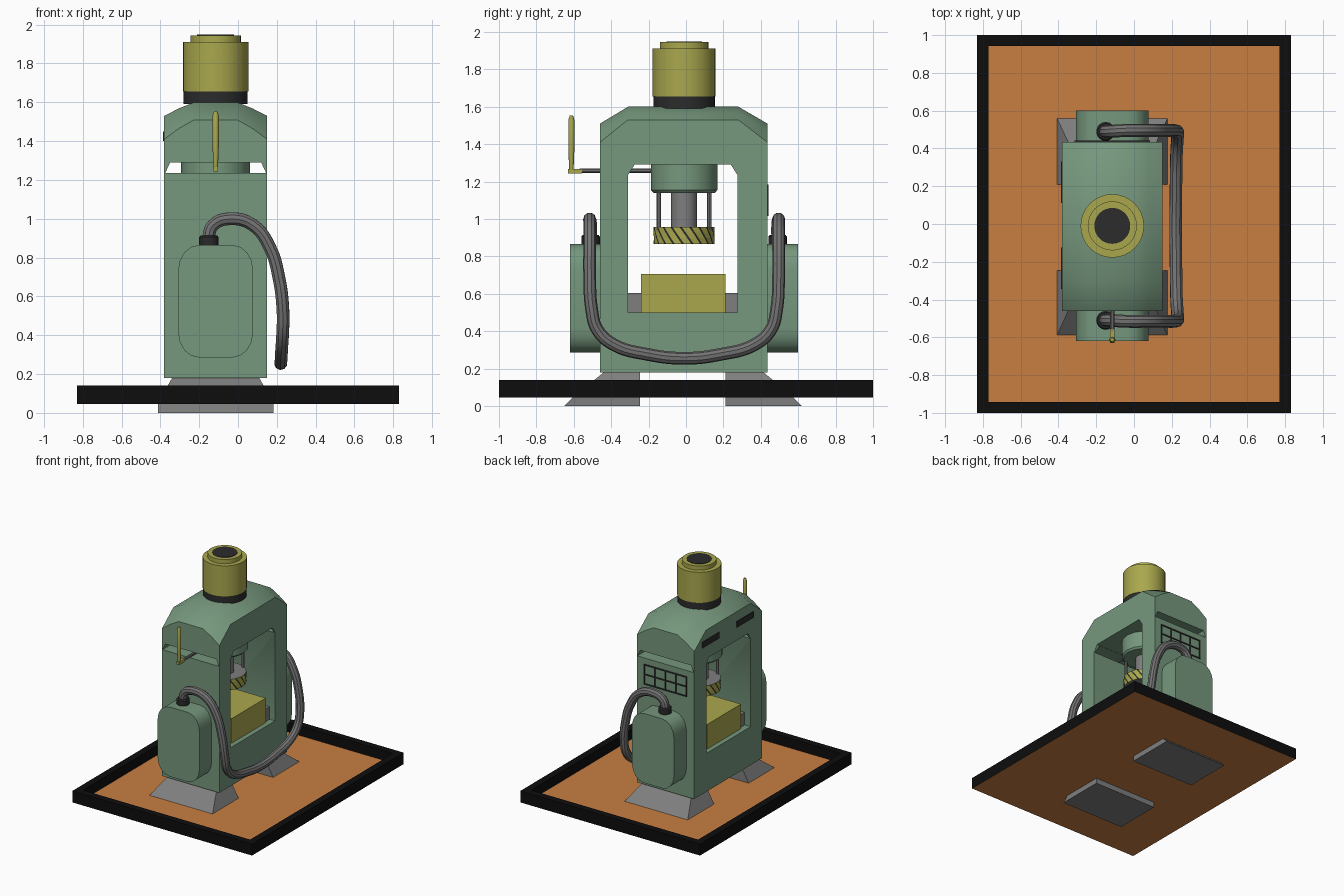
import bpy, bmesh, math
from mathutils import Vector

cube = bpy.data.objects.get("Cube")
if cube:
    bpy.data.objects.remove(cube, do_unlink=True)

CX, CY = -0.115, -0.01      # axis of the press


def material(name, r, g, b):
    m = bpy.data.materials.new(name)
    m.use_nodes = True
    m.diffuse_color = (r, g, b, 1)
    m.node_tree.nodes["Principled BSDF"].inputs["Base Color"].default_value = (r, g, b, 1)
    return m


GREEN = material("machine green", 0.18, 0.31, 0.205)
YELLOW = material("ochre yellow", 0.40, 0.39, 0.075)
GRAY = material("steel gray", 0.21, 0.21, 0.21)
HOSE = material("hose gray", 0.17, 0.17, 0.17)
DARK = material("dark rubber", 0.025, 0.025, 0.025)
BLACK = material("frame black", 0.004, 0.004, 0.004)
ORANGE = material("floor orange", 0.58, 0.21, 0.055)


def finish(name, bm, *mats):
    bmesh.ops.recalc_face_normals(bm, faces=bm.faces)
    mesh = bpy.data.meshes.new(name)
    bm.to_mesh(mesh)
    bm.free()
    ob = bpy.data.objects.new(name, mesh)
    bpy.context.collection.objects.link(ob)
    for m in mats:
        mesh.materials.append(m)
    return ob


def activate(ob):
    bpy.ops.object.select_all(action='DESELECT')
    ob.select_set(True)
    bpy.context.view_layer.objects.active = ob


def smooth(ob):
    activate(ob)
    bpy.ops.object.shade_smooth_by_angle(angle=math.radians(35))
    return ob


def loft(name, rings, mat):
    """Skin closed rings of equal length and cap both ends."""
    bm = bmesh.new()
    loops = [[bm.verts.new(p) for p in ring] for ring in rings]
    for a, b in zip(loops, loops[1:]):
        for i in range(len(a)):
            j = (i + 1) % len(a)
            bm.faces.new((a[i], a[j], b[j], b[i]))
    bm.faces.new(loops[0])
    bm.faces.new(loops[-1])
    return finish(name, bm, mat)


def box(name, x, y, z, mat):
    rings = [[(x[0], y[0], h), (x[1], y[0], h), (x[1], y[1], h), (x[0], y[1], h)] for h in z]
    return loft(name, rings, mat)


def turned(name, profile, mat, x=CX, y=CY, sides=32):
    """Stack of circles given as (radius, z)."""
    rings = [[(x + r * math.cos(math.tau * i / sides), y + r * math.sin(math.tau * i / sides), z)
              for i in range(sides)] for r, z in profile]
    return smooth(loft(name, rings, mat))


def cut(ob, cutter):
    mod = ob.modifiers.new("cut", 'BOOLEAN')
    mod.operation, mod.solver, mod.object = 'DIFFERENCE', 'EXACT', cutter
    activate(ob)
    bpy.ops.object.modifier_apply(modifier=mod.name)
    bpy.data.objects.remove(cutter, do_unlink=True)


# Base tray: black rim, orange floor, inner walls and underside
bm = bmesh.new()
bmesh.ops.create_cube(bm, size=1)
for v in bm.verts:
    v.co = (v.co.x * 1.66, v.co.y * 2, 0.0925 + v.co.z * 0.095)
top = max(bm.faces, key=lambda f: f.calc_center_median().z)
bmesh.ops.inset_region(bm, faces=[top], thickness=0.083)
inner = bmesh.ops.extrude_discrete_faces(bm, faces=[top])["faces"][0]
for v in inner.verts:
    v.co.z = 0.06
bm.normal_update()
for f in bm.faces:
    c = f.calc_center_median()
    inside = abs(c.x) < 0.76 and abs(c.y) < 0.93
    f.material_index = 1 if inside and c.z < 0.13 else 0
finish("base_tray", bm, BLACK, ORANGE)


# Splayed feet through the tray
def foot(name, inner_y, outer):
    rings = []
    for (hw, z), oy in zip(((0.297, 0), (0.297, 0.05), (0.225, 0.18)), outer):
        rings.append([(CX - hw, inner_y, z), (CX + hw, inner_y, z),
                      (CX + hw, oy, z), (CX - hw, oy, z)])
    loft(name, rings, GRAY)


foot("front_foot", -0.245, (-0.65, -0.6, -0.44))
foot("back_foot", 0.21, (0.62, 0.57, 0.415))


# Press frame: cross-sections along y, with sloping shoulders
def section(y, side, rise):
    half = [(0.265, 0.18), (0.265, side), (0.19, side + rise * 0.55), (0.11, side + rise)]
    pts = half + [(-x, z) for x, z in reversed(half)]
    return [(CX + x, y, z) for x, z in pts]


frame = loft("press_frame", [section(-0.46, 1.41, 0.1), section(-0.31, 1.53, 0.07),
                             section(0.28, 1.53, 0.07), section(0.435, 1.41, 0.1)], GREEN)
opening = [(-0.31, 0.5), (0.275, 0.5), (0.275, 1.235), (0.24, 1.29), (-0.275, 1.29), (-0.31, 1.235)]
cut(frame, loft("window_cutter", [[(x, y, z) for y, z in opening] for x in (-1, 1)], GREEN))
slot = [(-0.26, 1.235), (0.26, 1.235), (0.235, 1.289), (-0.235, 1.289)]
cut(frame, loft("slot_cutter", [[(CX + x, y, z) for x, z in slot] for y in (-1, 1)], GREEN))
smooth(frame)

# Side vents
for y in (-0.235, 0.22):
    box("side_vent", (-0.386, -0.378), (y - 0.11, y + 0.11), (1.40, 1.45), DARK)

# Grille on the back: a grid of thin bars
for i in range(5):
    x = -0.31 + i * 0.0975
    box("grille_upright", (x - 0.005, x + 0.005), (0.433, 0.442), (1.02, 1.18), DARK)
for z in (1.02, 1.10, 1.18):
    box("grille_rail", (-0.315, 0.085), (0.433, 0.442), (z - 0.005, z + 0.005), DARK)


# Oil tanks: rounded slabs on front and back, with hose collars
def tank(name, y0, y1):
    ring = []
    for cx, cz, start in ((0.085, 0.16, 0), (-0.085, 0.16, 90), (-0.085, -0.16, 180), (0.085, -0.16, 270)):
        for k in range(5):
            a = math.radians(start + k * 22.5)
            ring.append((CX + cx + 0.108 * math.cos(a), 0.575 + cz + 0.13 * math.sin(a)))
    smooth(loft(name, [[(x, y, z) for x, z in ring] for y in (y0, y1)], GREEN))


tank("front_tank", -0.62, -0.455)
tank("back_tank", 0.43, 0.60)
for y in (-0.51, 0.49):
    turned("hose_collar", [(0.045, 0.85), (0.05, 0.87), (0.05, 0.905), (0.042, 0.915)], DARK, -0.15, y, 16)

# Hose running from tank to tank along one side
half = [(-0.155, -0.51, 0.89), (-0.13, -0.51, 0.965), (-0.04, -0.515, 1.0), (0.08, -0.515, 0.965),
        (0.165, -0.515, 0.85), (0.21, -0.515, 0.7), (0.232, -0.505, 0.52), (0.23, -0.475, 0.41),
        (0.225, -0.39, 0.33), (0.222, -0.2, 0.275)]
path = half + [(0.22, -0.01, 0.255)] + [(x, -y - 0.02, z) for x, y, z in reversed(half)]
curve = bpy.data.curves.new("hose", 'CURVE')
curve.dimensions = '3D'
curve.bevel_depth, curve.bevel_resolution, curve.resolution_u = 0.034, 3, 6
curve.use_fill_caps = True
spline = curve.splines.new('BEZIER')
spline.bezier_points.add(len(path) - 1)
for bp, p in zip(spline.bezier_points, path):
    bp.co = p
    bp.handle_left_type = bp.handle_right_type = 'AUTO'
curve.materials.append(HOSE)
hose = bpy.data.objects.new("hose", curve)
bpy.context.collection.objects.link(hose)
activate(hose)
bpy.ops.object.convert(target='MESH')
smooth(bpy.context.view_layer.objects.active)

# Motor on top
turned("motor_band", [(0.165, 1.59), (0.165, 1.655)], DARK)
turned("motor_housing", [(0.168, 1.655), (0.168, 1.91), (0.13, 1.91), (0.13, 1.945)], YELLOW)
turned("motor_cap_disc", [(0.095, 1.94), (0.095, 1.948)], DARK)

# Ram, shaft and guide rods
turned("ram", [(0.165, 1.14), (0.178, 1.155), (0.178, 1.30)], GREEN, sides=16)
turned("ram_shaft", [(0.07, 0.94), (0.07, 1.15)], GRAY)
for sx in (-1, 1):
    for sy in (-1, 1):
        turned("guide_rod", [(0.012, 0.94), (0.012, 1.15)], GRAY, CX + sx * 0.075, CY + sy * 0.135, 8)

# Press head with slanted warning stripes
bm = bmesh.new()
rings = []
for level in range(4):
    ring = []
    for i in range(40):
        a = math.tau * (i // 2 + (0.75 if i % 2 else 0)) / 20 - level * 0.13
        ring.append(bm.verts.new((CX + 0.163 * math.cos(a), CY + 0.163 * math.sin(a), 0.867 + level * 0.03)))
    rings.append(ring)
for a, b in zip(rings, rings[1:]):
    for i in range(40):
        j = (i + 1) % 40
        bm.faces.new((a[i], a[j], b[j], b[i])).material_index = i % 2
for ring in (rings[0], rings[-1]):
    bm.faces.new(ring).material_index = 2
finish("press_head", bm, YELLOW, DARK, GRAY)

# Work block on its bed
box("work_block", (-0.34, 0.11), (-0.24, 0.21), (0.5, 0.705), YELLOW)
box("work_bed", (-0.325, 0.098), (-0.31, 0.275), (0.49, 0.605), GRAY)

# Control lever
rod = turned("lever_rod", [(0.012, 0), (0.012, 0.41)], GRAY, 0, 0, 10)
rod.rotation_euler.x = math.pi / 2
rod.location = Vector((CX, -0.16, 1.257))
box("lever_foot", (CX - 0.012, CX + 0.012), (-0.63, -0.557), (1.243, 1.268), YELLOW)
grip = [(0.008, 1.243), (0.012, 1.27), (0.0165, 1.38), (0.0165, 1.53), (0.009, 1.553)]
turned("lever_grip", grip, YELLOW, CX, -0.613, 12)
